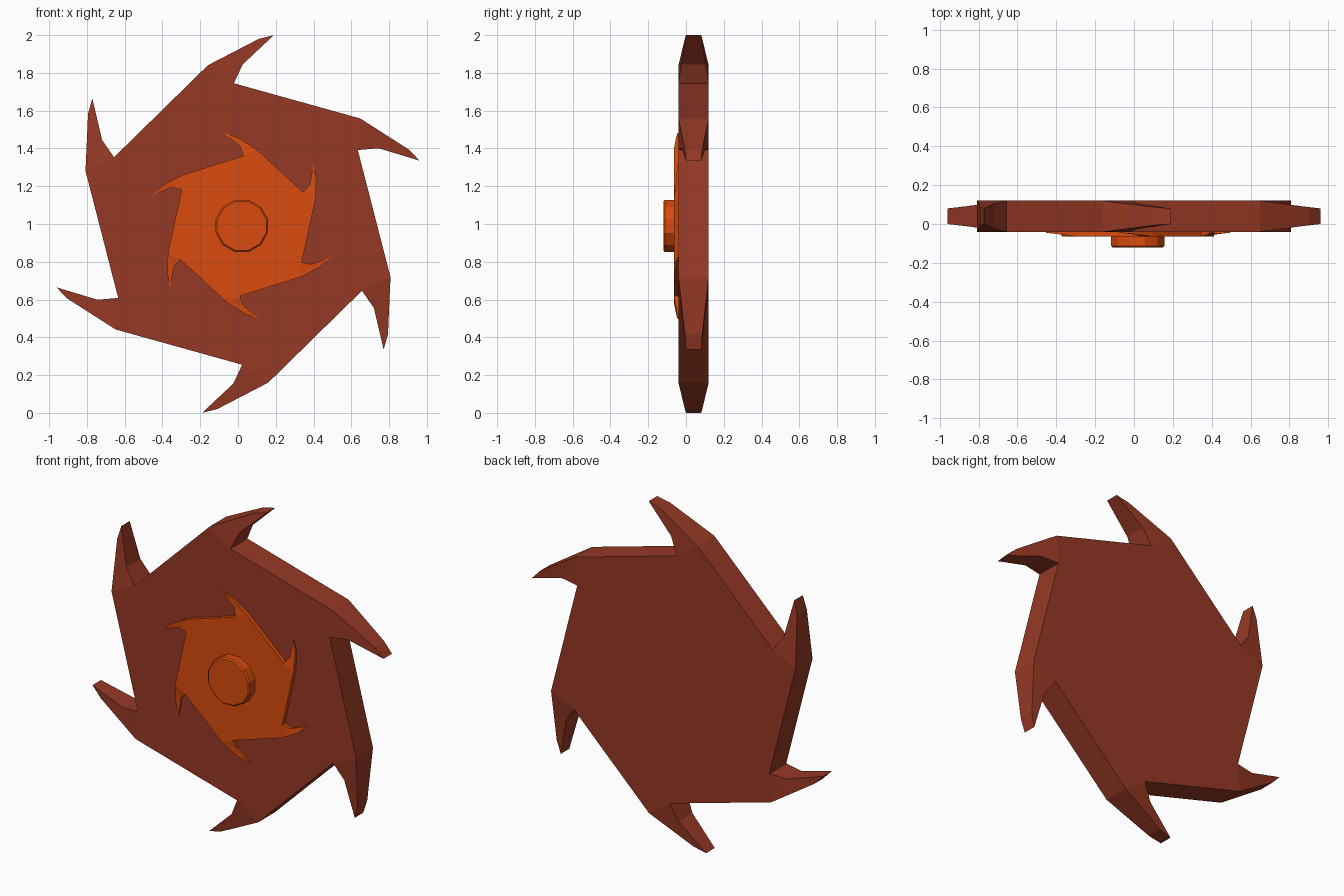
import bpy
import bmesh
import math
from mathutils import Matrix

if "Cube" in bpy.data.objects:
    bpy.data.objects.remove(bpy.data.objects["Cube"], do_unlink=True)


def make_material(name, colour):
    mat = bpy.data.materials.new(name)
    mat.use_nodes = True
    mat.diffuse_color = colour
    bsdf = mat.node_tree.nodes["Principled BSDF"]
    bsdf.inputs["Base Color"].default_value = colour
    bsdf.inputs["Roughness"].default_value = 0.7
    return mat


rust = make_material("rust red", (0.305, 0.040, 0.018, 1))
orange = make_material("burnt orange", (0.69, 0.070, 0.004, 1))


def finish(bm, name, mat):
    bmesh.ops.recalc_face_normals(bm, faces=bm.faces)
    mesh = bpy.data.meshes.new(name)
    bm.to_mesh(mesh)
    bm.free()
    mesh.materials.append(mat)
    obj = bpy.data.objects.new(name, mesh)
    bpy.context.collection.objects.link(obj)
    return obj


def toothed_disc(name, tooth, centre, mat, count=6):
    """Tooth points run shoulder, outer, tip, inner, notch as (x, z, front y, back y)."""
    bm = bmesh.new()
    cx, cz = centre
    # The teeth follow each other in the direction the tooth profile runs
    sign = 1 if tooth[0][0] < tooth[4][0] else -1
    front, back = [], []
    for i in range(count):
        a = sign * i * math.tau / count
        c, s = math.cos(a), math.sin(a)
        for x, z, yf, yb in tooth:
            px, pz = cx + x * c + z * s, cz + z * c - x * s
            front.append(bm.verts.new((px, yf, pz)))
            back.append(bm.verts.new((px, yb, pz)))
    n = len(front)
    for side in (front, back):
        # Flat core, then the tapering part of every tooth
        bm.faces.new([side[i] for i in range(n) if i % 5 in (0, 4)])
        for k in range(0, n, 5):
            shoulder, outer, tip, inner, notch = side[k:k + 5]
            bm.faces.new((shoulder, outer, inner))
            bm.faces.new((shoulder, inner, notch))
            bm.faces.new((outer, tip, inner))
    # Rim walls
    for i in range(n):
        j = (i + 1) % n
        bm.faces.new((front[i], front[j], back[j], back[i]))
    return finish(bm, name, mat)


# Large blade with teeth that thin towards their tips
blade_tooth = [(-0.16, 0.84, -0.04, 0.12), (0.11, 0.98, -0.006, 0.086),
               (0.19, 1.00, 0.0, 0.08), (0.025, 0.845, -0.025, 0.105),
               (-0.022, 0.745, -0.04, 0.12)]
toothed_disc("blade_disc", blade_tooth, (0, 1), rust)

# Small raised star whose teeth sweep the other way
star_tooth = [(0.075, 0.408, -0.064, -0.03), (-0.02, 0.468, -0.052, -0.03),
              (-0.095, 0.492, -0.045, -0.03), (-0.008, 0.42, -0.055, -0.03),
              (0.008, 0.371, -0.064, -0.03)]
toothed_disc("inner_star", star_tooth, (0.02, 0.99), orange)

# Round hub with a narrow chamfer on its front rim
bm = bmesh.new()
bmesh.ops.create_cone(bm, cap_ends=True, segments=12, radius1=0.143, radius2=0.143,
                      depth=0.07,
                      matrix=Matrix.Translation((0.02, -0.085, 0.99))
                      @ Matrix.Rotation(math.pi / 2, 4, 'X')
                      @ Matrix.Rotation(math.pi / 12, 4, 'Z'))
rim = [e for e in bm.edges if all(v.co.y < -0.1 for v in e.verts)]
bmesh.ops.bevel(bm, geom=rim, offset=0.008, segments=1, affect='EDGES')
finish(bm, "hub", orange)
